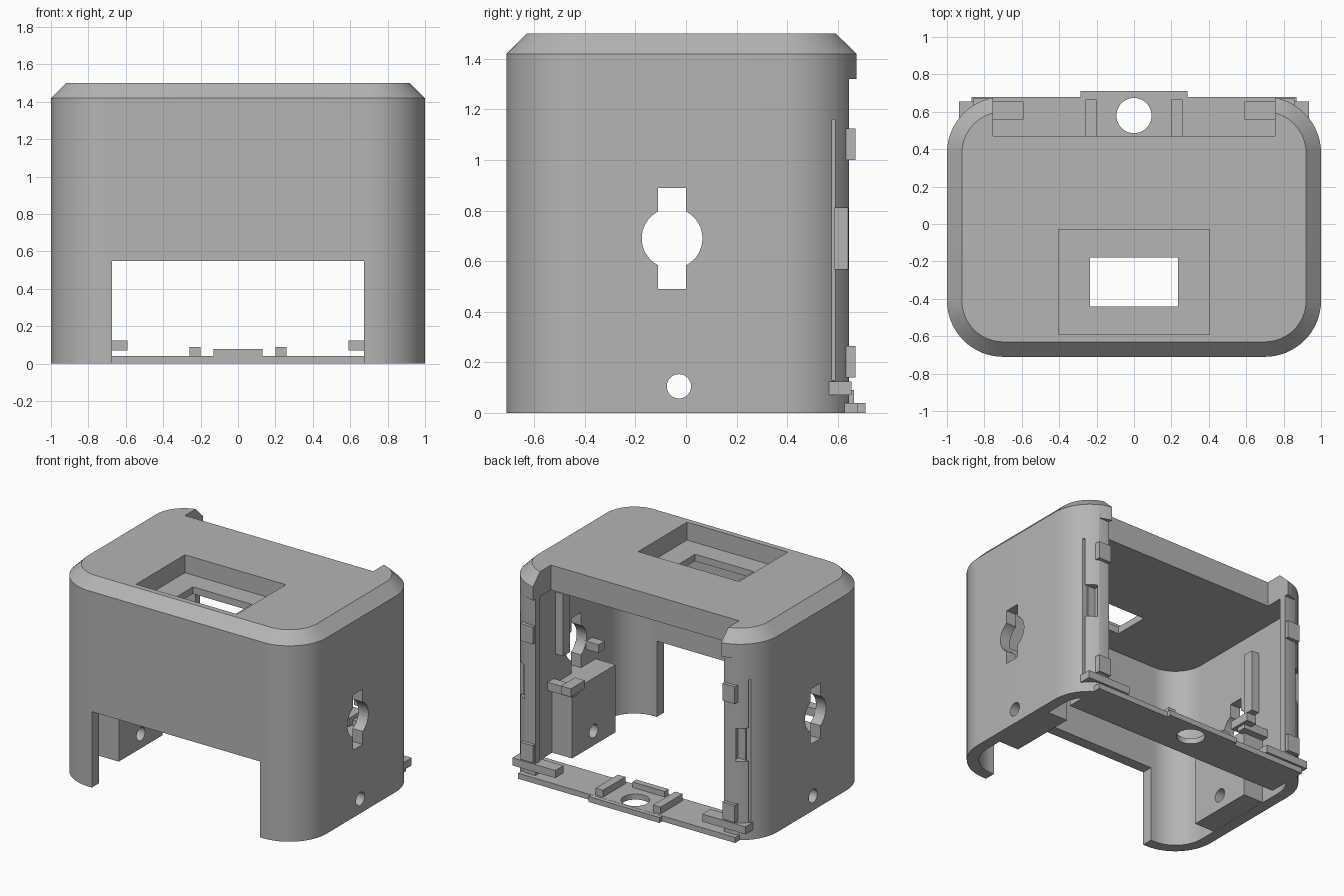
import bpy, bmesh, math
from mathutils import Matrix

old = bpy.data.objects.get("Cube")
if old:
    bpy.data.objects.remove(old, do_unlink=True)

GREY = (0.46, 0.46, 0.46, 1)
plastic = bpy.data.materials.new("grey plastic")
plastic.use_nodes = True
plastic.diffuse_color = GREY
plastic.node_tree.nodes["Principled BSDF"].inputs["Base Color"].default_value = GREY


def finish(name, bm):
    bmesh.ops.recalc_face_normals(bm, faces=bm.faces)
    mesh = bpy.data.meshes.new(name)
    bm.to_mesh(mesh)
    bm.free()
    mesh.materials.append(plastic)
    obj = bpy.data.objects.new(name, mesh)
    bpy.context.collection.objects.link(obj)
    return obj


def box(name, x, y, z):
    bm = bmesh.new()
    bmesh.ops.create_cube(bm, size=1)
    for v in bm.verts:
        v.co = [a + (b - a) * (c + 0.5) for (a, b), c in zip((x, y, z), v.co)]
    return finish(name, bm)


def pair(name, x, y, z):
    """One box on each side of the centre line."""
    return [box("right_" + name, x, y, z),
            box("left_" + name, (-x[1], -x[0]), y, z)]


def cylinder(name, centre, radius, depth, axis):
    bm = bmesh.new()
    turn = Matrix.Rotation(math.pi / 2, 4, 'Y') if axis == 'X' else Matrix()
    bmesh.ops.create_cone(bm, cap_ends=True, segments=48, radius1=radius,
                          radius2=radius, depth=depth,
                          matrix=Matrix.Translation(centre) @ turn)
    return finish(name, bm)


def rounded_loft(name, levels):
    """Rounded rectangle swept through (height, inset) levels."""
    bm = bmesh.new()
    rings = []
    for z, inset in levels:
        ring = []
        for corner, (sx, cy) in enumerate(((1, 0.38), (-1, 0.38), (-1, -0.41), (1, -0.41))):
            for i in range(17):
                a = math.pi / 2 * (corner + i / 16)
                r = 0.30 - inset
                ring.append(bm.verts.new((sx * 0.7 + r * math.cos(a), cy + r * math.sin(a), z)))
        rings.append(ring)
    for low, high in zip(rings, rings[1:]):
        for i in range(len(low)):
            j = (i + 1) % len(low)
            bm.faces.new((low[i], low[j], high[j], high[i]))
    bm.faces.new(rings[0])
    bm.faces.new(rings[-1])
    return finish(name, bm)


def cut(target, cutters):
    bpy.context.view_layer.objects.active = target
    for c in cutters:
        mod = target.modifiers.new("cut", 'BOOLEAN')
        mod.operation = 'DIFFERENCE'
        mod.solver = 'EXACT'
        mod.object = c
        bpy.ops.object.modifier_apply(modifier=mod.name)
    for c in cutters:
        bpy.data.objects.remove(c, do_unlink=True)


# Main shell: chamfered top, hollow inside, open back
shell = rounded_loft("shell", [(0, 0), (1.42, 0), (1.5, 0.08)])
cut(shell, [
    rounded_loft("cavity", [(-0.1, 0.08), (1.32, 0.08)]),
    box("back_opening", (-0.755, 0.755), (0.47, 1), (-0.1, 1.6)),
    box("back_trim", (-1.1, 1.1), (0.645, 1), (-0.1, 1.32)),
    box("front_opening", (-0.675, 0.675), (-1, -0.5), (-0.1, 0.55)),
    box("screen_pocket", (-0.405, 0.405), (-0.59, -0.03), (1.37, 1.6)),
    box("screen_window", (-0.235, 0.235), (-0.44, -0.18), (1.2, 1.6)),
    box("keyhole_slot", (-2, 2), (-0.11, 0), (0.49, 0.89)),
    cylinder("keyhole_round", (0, -0.055, 0.69), 0.12, 4, 'X'),
    cylinder("screw_hole", (0, -0.028, 0.105), 0.048, 4, 'X'),
    *pair("latch_groove", (0.89, 1.1), (0.578, 0.59), (0.13, 1.16)),
    *pair("latch_notch", (0.83, 1.1), (0.588, 0.64), (0.57, 0.81)),
])

# Floor strip with cable hole and rear lip
floor = box("floor_strip", (-0.87, 0.87), (0.38, 0.68), (0, 0.04))
lip = box("rear_lip", (-0.285, 0.285), (0.64, 0.71), (0, 0.039))
for part in (floor, lip):
    cut(part, [cylinder("cable_hole", (0, 0.58, 0), 0.094, 1, 'Z')])
box("floor_stop", (-0.13, 0.13), (0.385, 0.43), (0.03, 0.08))
pair("floor_rib", (0.2, 0.26), (0.41, 0.665), (0.03, 0.09))

# Rear clips and tabs
pair("bottom_clip", (0.59, 0.935), (0.56, 0.655), (0.07, 0.125))
for label, z in (("lower", 0.14), ("upper", 1.0)):
    pair(label + "_tab", (0.76, 0.86), (0.6, 0.67), (z, z + 0.125))

# Inner side blocks with screw holes, and wall guides
for block in pair("screw_block", (0.76, 0.93), (-0.28, 0.22), (0.001, 0.49)):
    cut(block, [cylinder("screw_hole", (0, -0.028, 0.105), 0.048, 4, 'X')])
pair("wall_rib", (0.86, 0.93), (0.1, 0.18), (0.7, 1.15))
pair("block_bracket", (0.72, 0.93), (0.2, 0.27), (0.47, 0.53))
pair("bracket_bar", (0.7, 0.78), (0.16, 0.32), (0.5, 0.56))
pair("wall_peg", (0.82, 0.93), (-0.24, -0.17), (0.6, 0.66))

# Smooth curves, sharp edges
bpy.ops.object.select_all(action='DESELECT')
for obj in (shell, floor, lip):
    obj.select_set(True)
bpy.context.view_layer.objects.active = shell
bpy.ops.object.shade_smooth_by_angle(angle=math.radians(30))
